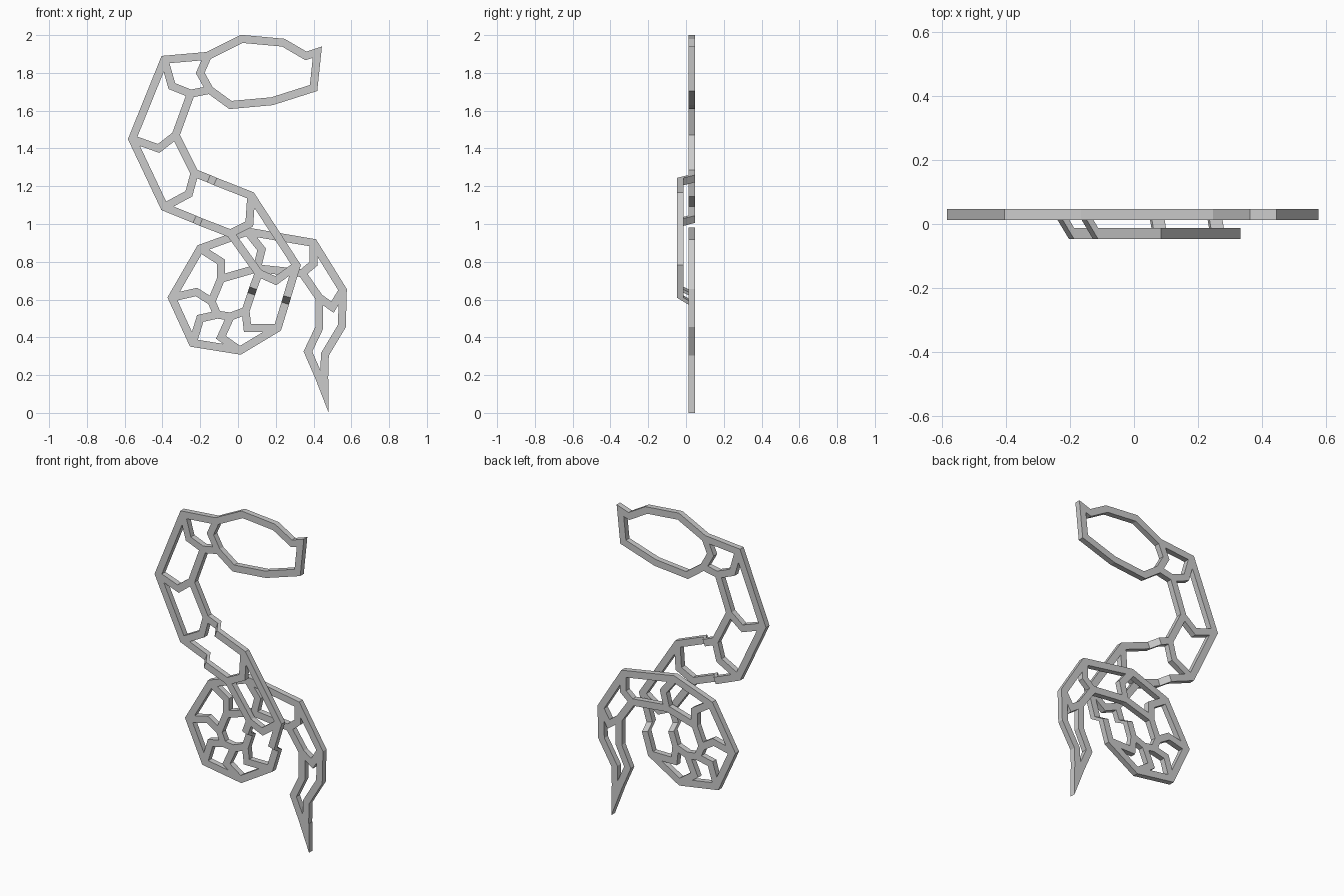
import bpy
import bmesh
from mathutils import Vector

if "Cube" in bpy.data.objects:
    bpy.data.objects.remove(bpy.data.objects["Cube"], do_unlink=True)

WIDTH, DEPTH, LAYER = 0.042, 0.035, 0.0295

grey = bpy.data.materials.new("plain_grey")
grey.use_nodes = True
grey.diffuse_color = (0.6, 0.6, 0.6, 1)
grey.node_tree.nodes["Principled BSDF"].inputs["Base Color"].default_value = (0.6, 0.6, 0.6, 1)

# Joints of the head and neck, rear layer (x, z)
neck = dict(
    brow=(-.39, 1.87), crest=(-.16, 1.89), crown=(.02, 1.98), forehead=(.24, 1.96),
    snout=(.36, 1.89), nose=(.42, 1.91), chin=(.40, 1.72), jaw=(.18, 1.65),
    throat=(-.04, 1.63), cheek=(-.15, 1.71), ear=(-.20, 1.80), nape=(-.25, 1.69),
    nape_mid=(-.35, 1.73), inner_bend=(-.33, 1.47), outer_bend=(-.56, 1.45),
    bend_mid=(-.42, 1.40), inner_low=(-.23, 1.27), outer_low=(-.39, 1.09),
    low_mid=(-.26, 1.16), inner_step=(-.155, 1.24), outer_step=(-.23, 1.025))

# Joints of the section that passes in front
front = dict(
    inner_over=(-.12, 1.225), outer_over=(-.195, 1.01), shoulder=(.07, 1.15),
    chest=(-.04, .95), chest_mid=(.06, 1.00), elbow=(.31, .78), hip=(.11, .74),
    hip_mid=(.20, .70), outer_under=(.26, .615), inner_under=(.08, .66))

# Joints of the coil and tail, rear layer
coil = dict(
    outer_back=(.25, .58), inner_back=(.07, .63), start=(.21, .45), start_in=(.05, .45),
    hub=(.04, .54), bottom=(.01, .33), bottom_mid=(-.09, .40), hub_low=(-.04, .51),
    corner=(-.24, .37), corner_mid=(-.20, .50), hub_left=(-.11, .52),
    side=(-.35, .61), side_mid=(-.22, .64), hub_side=(-.14, .59),
    top_left=(-.20, .87), left_mid=(-.09, .80), hub_top=(-.09, .71),
    top=(.05, .96), top_mid=(.125, .865), under_top=(.10, .765),
    top_right=(.40, .90), right_mid=(.40, .79), under_right=(.34, .74),
    tail_out=(.555, .65), tail_mid=(.50, .56), tail_in=(.43, .61),
    tail_bend=(.55, .46), tail_low=(.46, .31), tail_bend_in=(.43, .45),
    tail_low_in=(.37, .325), tail_end=(.455, .13))

joints = {}
for layer, y in ((neck, LAYER), (front, -LAYER), (coil, LAYER)):
    for name, (x, z) in layer.items():
        joints[name] = Vector((x, y, z))


def finish(name, bm):
    bmesh.ops.recalc_face_normals(bm, faces=bm.faces)
    mesh = bpy.data.meshes.new(name)
    bm.to_mesh(mesh)
    bm.free()
    mesh.materials.append(grey)
    bpy.context.collection.objects.link(bpy.data.objects.new(name, mesh))


def side_normal(a, b):
    d = b - a
    return Vector((-d.z, 0, d.x)).normalized()


def bar(name, path, closed=False):
    """Sweep a rectangular section along the named joints with mitred corners."""
    points = [joints[key] for key in path.split()]
    count = len(points)
    bm = bmesh.new()
    rings = []
    for i, p in enumerate(points):
        before = side_normal(points[i - 1], p) if i or closed else None
        after = side_normal(p, points[(i + 1) % count]) if i < count - 1 or closed else None
        before, after = before or after, after or before
        miter = (before + after) / (1 + before.dot(after)) * WIDTH / 2
        depth = Vector((0, DEPTH / 2, 0))
        rings.append([bm.verts.new(p + v) for v in
                      (miter + depth, miter - depth, -miter - depth, depth - miter)])
    pairs = list(zip(rings, rings[1:]))
    if closed:
        pairs.append((rings[-1], rings[0]))
    else:
        bm.faces.new(rings[0])
        bm.faces.new(rings[-1])
    for r, s in pairs:
        for k in range(4):
            j = (k + 1) % 4
            bm.faces.new((r[k], r[j], s[j], s[k]))
    finish(name, bm)


# Head and the long rails
bar("head_ring", "crest crown forehead snout nose chin jaw throat cheek ear", True)
bar("outer_rail", "crest brow outer_bend outer_low outer_step outer_over chest hip "
    "inner_under inner_back hub start_in start")
bar("inner_rail", "cheek nape inner_bend inner_low inner_step inner_over shoulder elbow "
    "outer_under outer_back start bottom corner side top_left top top_right "
    "tail_out tail_bend tail_low tail_end")
bar("coil_rail", "hub hub_low hub_left hub_side hub_top under_top under_right "
    "tail_in tail_bend_in tail_low_in tail_end")

# Bent struts between the rails
struts = {
    "nape": "brow nape_mid nape",
    "bend": "inner_bend bend_mid outer_bend",
    "neck_base": "outer_low low_mid inner_low",
    "chest": "chest chest_mid shoulder",
    "hip": "hip hip_mid elbow",
    "coil_bottom": "bottom bottom_mid hub_low",
    "coil_corner": "corner corner_mid hub_left",
    "coil_side": "side side_mid hub_side",
    "coil_left": "top_left left_mid hub_top",
    "coil_top": "top top_mid under_top",
    "coil_right": "top_right right_mid under_right",
    "tail": "tail_out tail_mid tail_in",
}
for name, path in struts.items():
    bar(name + "_strut", path)

# Solid pointed tail tip
bm = bmesh.new()
tip = bm.faces.new([bm.verts.new((x, LAYER - DEPTH / 2, z))
                    for x, z in ((.41, .18), (.48, 0), (.48, .18))])
grown = bmesh.ops.extrude_face_region(bm, geom=[tip])["geom"]
bmesh.ops.translate(bm, vec=(0, DEPTH, 0),
                    verts=[v for v in grown if isinstance(v, bmesh.types.BMVert)])
finish("tail_tip", bm)
